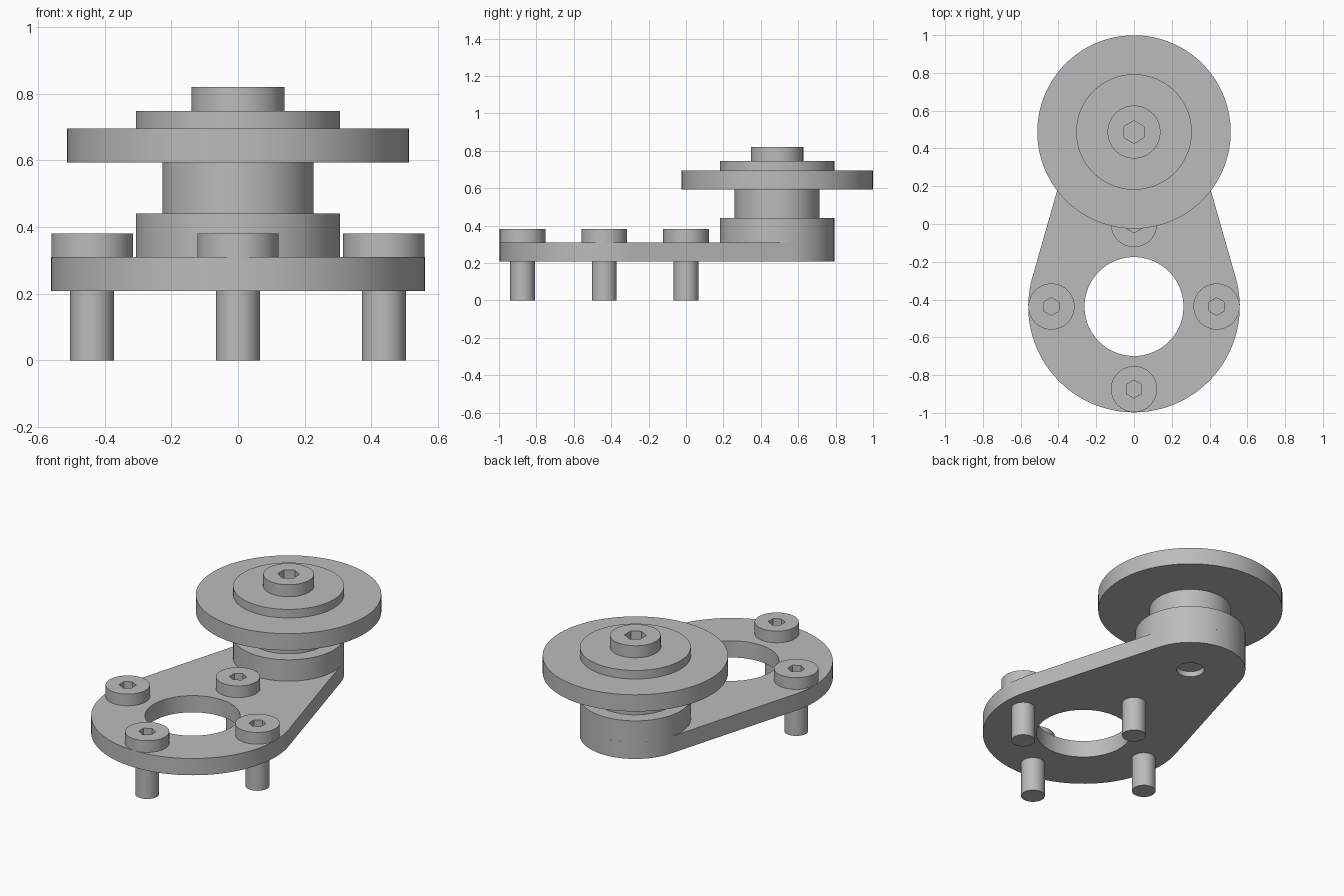
import bpy, bmesh
from math import sin, cos, pi, asin, radians

cube = bpy.data.objects.get("Cube")
if cube:
    bpy.data.objects.remove(cube, do_unlink=True)

grey = bpy.data.materials.new("machined_grey")
grey.use_nodes = True
COLOUR = (0.5, 0.5, 0.5, 1)
grey.diffuse_color = COLOUR
grey.node_tree.nodes["Principled BSDF"].inputs["Base Color"].default_value = COLOUR


def prism(name, outline, z0, z1):
    """Extrude a flat xy outline between two heights."""
    bm = bmesh.new()
    face = bm.faces.new([bm.verts.new((x, y, z0)) for x, y in outline])
    top = bmesh.ops.extrude_face_region(bm, geom=[face])["geom"]
    for v in top:
        if isinstance(v, bmesh.types.BMVert):
            v.co.z = z1
    bmesh.ops.recalc_face_normals(bm, faces=bm.faces)
    mesh = bpy.data.meshes.new(name)
    bm.to_mesh(mesh)
    bm.free()
    mesh.materials.append(grey)
    obj = bpy.data.objects.new(name, mesh)
    bpy.context.collection.objects.link(obj)
    return obj


def arc(x, y, r, start, end, n):
    return [(x + r * cos(start + (end - start) * i / n),
             y + r * sin(start + (end - start) * i / n)) for i in range(n + 1)]


def disc(name, x, y, r, z0, z1, n=96):
    # Starts at a quarter turn so six-sided discs point along y
    return prism(name, arc(x, y, r, pi / 2, pi * 2.5, n)[:-1], z0, z1)


def cut(obj, cutter):
    cutter.hide_render = True
    mod = obj.modifiers.new("cut", 'BOOLEAN')
    mod.operation, mod.solver, mod.object = 'DIFFERENCE', 'EXACT', cutter
    bpy.context.view_layer.objects.active = obj
    bpy.ops.object.modifier_apply(modifier=mod.name)
    bpy.data.objects.remove(cutter, do_unlink=True)


def socket_head(name, x, y, r, z0, z1, hex_r, depth):
    """Round bolt head with a hexagonal socket."""
    head = disc(name, x, y, r, z0, z1)
    cut(head, disc("socket_cutter", x, y, hex_r, z1 - depth, z1 + 0.1, 6))
    return head


FLANGE_Y, FLANGE_R = -0.437, 0.56
HUB_Y, HUB_R = 0.487, 0.306
PLATE_Z0, PLATE_Z1 = 0.208, 0.31
parts = []

# Arm plate: two arcs joined by tangent sides, with a bore and a bolt hole
tilt = asin((FLANGE_R - HUB_R) / (HUB_Y - FLANGE_Y))
outline = (arc(0, HUB_Y, HUB_R, tilt, pi - tilt, 48)
           + arc(0, FLANGE_Y, FLANGE_R, pi - tilt, 2 * pi + tilt, 72))
plate = prism("arm_plate", outline, PLATE_Z0, PLATE_Z1)
cut(plate, disc("bore_cutter", 0, FLANGE_Y, 0.262, 0, 0.5))
cut(plate, disc("hole_cutter", 0, HUB_Y, 0.077, 0, 0.24, 48))
parts.append(plate)

# Hub, neck, wheel and washer stacked on one axis
for name, r, z0, z1 in (("hub_base", HUB_R, PLATE_Z1, 0.44),
                        ("hub_neck", 0.227, 0.44, 0.593),
                        ("wheel", 0.512, 0.593, 0.695),
                        ("washer", HUB_R, 0.695, 0.747)):
    parts.append(disc(name, 0, HUB_Y, r, z0, z1))
parts.append(socket_head("axle_bolt_head", 0, HUB_Y, 0.14, 0.747, 0.82, 0.06, 0.05))

# Four mounting bolts spaced around the bore
for i, side in enumerate(("left", "back", "right", "front")):
    x = 0.437 * cos(i * pi / 2)
    y = FLANGE_Y + 0.437 * sin(i * pi / 2)
    parts.append(socket_head(side + "_bolt_head", x, y, 0.122, PLATE_Z1, 0.381, 0.047, 0.045))
    parts.append(disc(side + "_bolt_shank", x, y, 0.066, 0, PLATE_Z1 - 0.02, 48))

# Smooth round walls, keep rims sharp
bpy.ops.object.select_all(action='DESELECT')
for obj in parts:
    obj.select_set(True)
bpy.context.view_layer.objects.active = plate
bpy.ops.object.shade_smooth_by_angle(angle=radians(30))
